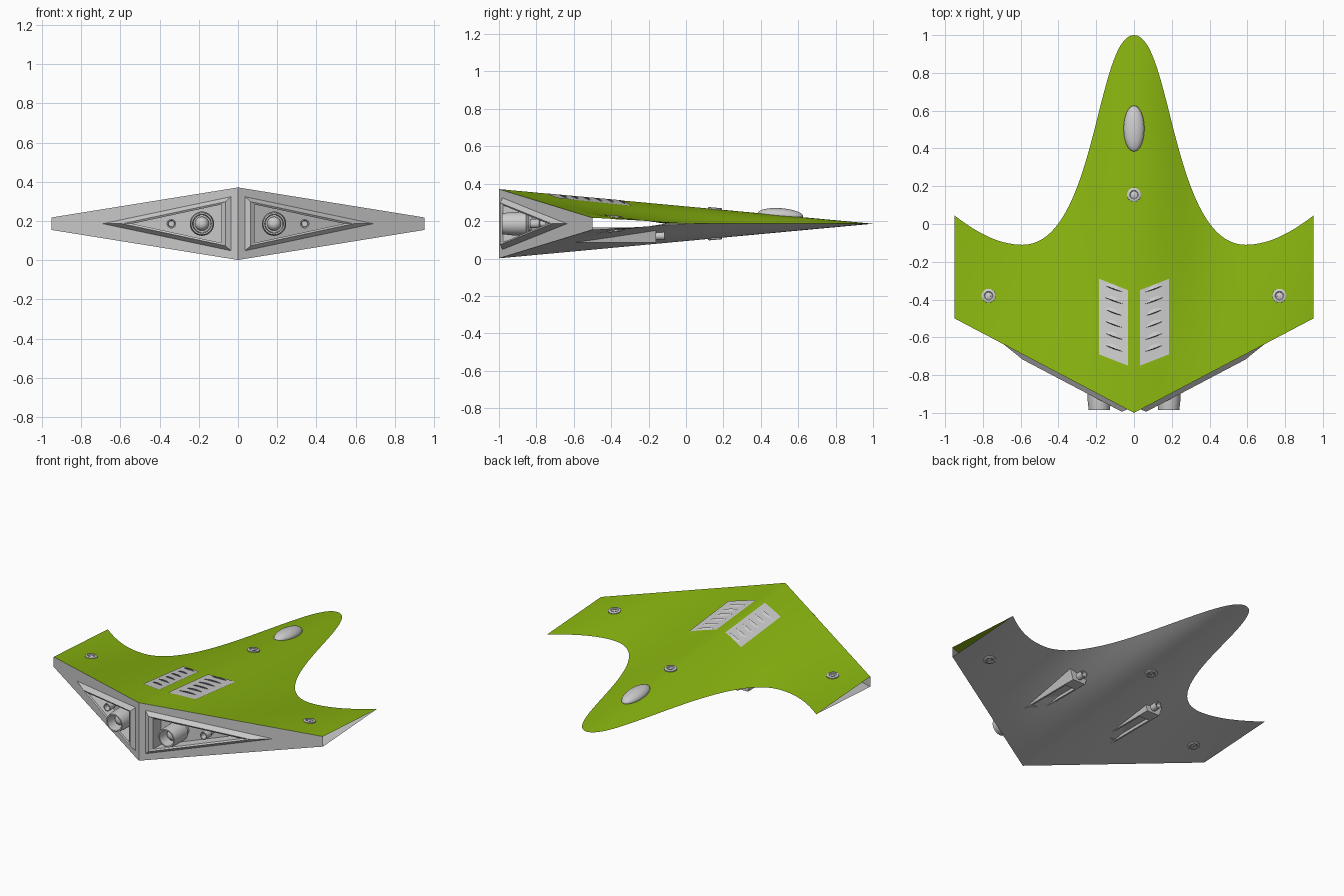
import bpy, math
from mathutils import Vector

if "Cube" in bpy.data.objects:
    bpy.data.objects.remove(bpy.data.objects["Cube"])

C = 0.186          # height of the sharp leading edge
TIP = 0.95         # half span


def material(name, rgb):
    m = bpy.data.materials.new(name)
    m.diffuse_color = (*rgb, 1)
    m.use_nodes = True
    m.node_tree.nodes["Principled BSDF"].inputs["Base Color"].default_value = m.diffuse_color
    return m


green = material("green_paint", (0.25, 0.46, 0.005))
dark = material("dark_gap", (0.08, 0.08, 0.09))


def bezier(p, t):
    u = 1 - t
    k = (u**3, 3*u*u*t, 3*u*t*t, t**3)
    return tuple(sum(k[i]*p[i][a] for i in range(4)) for a in (0, 1))


# leading edge outline: rounded nose, then swept hook to the wing tip
NOSE = [(0, 1), (0.2, 1), (0.2, -0.11), (0.59, -0.11)]
HOOK = [(0.59, -0.11), (0.72, -0.11), (0.84, -0.04), (TIP, 0.045)]
edge = [bezier(NOSE, i/40) for i in range(40)] + [bezier(HOOK, i/16) for i in range(17)]


def rear_y(x):
    return -1 + 0.5*abs(x)/TIP


def rear_h(x):
    return 0.185 - 0.153*abs(x)/TIP


def lead_y(x):
    x = abs(x)
    for (x0, y0), (x1, y1) in zip(edge, edge[1:]):
        if x <= x1:
            return y0 + (y1-y0)*(x-x0)/(x1-x0)
    return edge[-1][1]


def half_height(x, y):
    f = (y-rear_y(x))/(lead_y(x)-rear_y(x))
    return rear_h(x)*(1-f)


def make(name, verts, faces, mat=None, smooth=None, mirror=False):
    me = bpy.data.meshes.new(name)
    me.from_pydata([tuple(v) for v in verts], [], faces)
    ob = bpy.data.objects.new(name, me)
    bpy.context.collection.objects.link(ob)
    if mat:
        me.materials.append(mat)
    if mirror:
        ob.modifiers.new("mirror", 'MIRROR')
    bpy.ops.object.select_all(action='DESELECT')
    ob.select_set(True)
    bpy.context.view_layer.objects.active = ob
    if smooth:
        bpy.ops.object.shade_smooth_by_angle(angle=math.radians(smooth))
    return ob


def grid_faces(nu, nv, flip=False):
    fs = []
    for i in range(nu-1):
        for j in range(nv-1):
            f = (i*nv+j, (i+1)*nv+j, (i+1)*nv+j+1, i*nv+j+1)
            fs.append(f[::-1] if flip else f)
    return fs


def lathe(name, profile, loc, axis, n=24, smooth=40, mat=None):
    """Revolve (radius, height) pairs about an axis."""
    q = Vector((0, 0, 1)).rotation_difference(Vector(axis))
    verts, faces = [], []
    for r, h in profile:
        for k in range(n):
            a = 2*math.pi*k/n
            verts.append(q @ Vector((r*math.cos(a), r*math.sin(a), h)) + Vector(loc))
    for i in range(len(profile)-1):
        for k in range(n):
            k2 = (k+1) % n
            faces.append((i*n+k, i*n+k2, (i+1)*n+k2, (i+1)*n+k))
    faces.append(tuple(range((len(profile)-1)*n, len(profile)*n)))
    return make(name, verts, faces, mat, smooth)


# upper and lower hull skins, open at the wing tips
ROWS = 10
for name, s, mat in (("upper_hull", 1, green), ("lower_hull", -1, None)):
    verts = []
    for x, yl in edge:
        for j in range(ROWS):
            f = j/(ROWS-1)
            verts.append((x, rear_y(x)+(yl-rear_y(x))*f, C+s*rear_h(x)*(1-f)))
    make(name, verts, grid_faces(len(edge), ROWS, s < 0), mat, 30, True)


# rear wall with raised triangular frame and recessed engine bay
def wall(x, h, out=0):
    return (x, rear_y(x)-out, C+h)


def triangle(x0, x1, h, out):
    return [wall(x0, -h, out), wall(x1, 0, out), wall(x0, h, out)]


verts = [wall(0, -0.185), wall(TIP, -0.032), wall(TIP, 0.032), wall(0, 0.185)]
verts += triangle(0.035, 0.69, 0.138, 0)
verts += triangle(0.065, 0.59, 0.112, 0.028)
verts += triangle(0.085, 0.54, 0.098, 0.022)
verts += triangle(0.085, 0.54, 0.098, -0.06)
faces = [(0, 1, 5, 4), (1, 2, 5), (2, 3, 6, 5), (3, 0, 4, 6), (13, 14, 15)]
for b in (4, 7, 10):
    for k in range(3):
        k2 = (k+1) % 3
        faces.append((b+k, b+k2, b+3+k2, b+3+k))
make("rear_wall", verts, faces, None, None, True)

# cockpit canopy
bpy.ops.mesh.primitive_uv_sphere_add(segments=32, ring_count=16, location=(0, 0.505, 0.233))
canopy = bpy.context.object
canopy.name = "canopy"
canopy.scale = (0.055, 0.122, 0.036)
canopy.rotation_euler = (math.radians(-4), 0, 0)
bpy.ops.object.shade_smooth()

# round manoeuvring ports above and below
for x, y in ((0, 0.155), (0.77, -0.38), (-0.77, -0.38)):
    for s in (1, -1):
        z = C + s*half_height(x, y)
        lathe("port_ring", [(0.037, -0.012), (0.037, 0.005), (0.033, 0.008), (0.023, 0.008),
                            (0.019, 0.004), (0.019, 0.002)], (x, y, z), (0, 0.09, s))
        lathe("port_core", [(0.012, 0), (0.012, 0.005), (0.008, 0.007)], (x, y, z), (0, 0.09, s))

for s in (1, -1):
    # louvred vent panel laid over the upper skin
    verts = []
    for i in range(7):
        x = 0.032 + 0.153*i/6
        for j in range(9):
            y = -0.75 + 0.06*i/6 + 0.4*j/8
            verts.append((s*x, y, C+half_height(x, y)+0.004))
    make("vent_panel", verts, grid_faces(7, 9, s < 0), None, 30)
    for k in range(6):
        y0 = -0.675 + 0.063*k
        lo, hi, top = [], [], []
        for i in range(7):
            f = i/6
            x, y = 0.06+0.095*f, y0+0.035*f
            b = math.sin(math.pi*f)
            z = C + half_height(x, y)
            lo.append((s*x, y-0.004*b, z+0.005))
            hi.append((s*x, y+0.022*b, z+0.003))
            top.append((s*x, y, z+0.005+0.006*b))
        ring = [v for t in zip(lo, top) for v in t]
        make("vent_slit", ring, grid_faces(7, 2, s < 0), dark)
        hood = [v for t in zip(top, hi) for v in t]
        make("vent_louvre", hood, grid_faces(7, 2, s < 0), None, 40)

    # main nozzle with inner bell and core, then the small nozzle
    lathe("main_nozzle", [(0.045, 0), (0.045, 0.03), (0.062, 0.045), (0.062, 0.12), (0.056, 0.175),
                          (0.048, 0.175), (0.044, 0.1), (0.036, 0.1)], (s*0.184, -0.81, C), (0, -1, 0), 32)
    lathe("nozzle_core", [(0.036, 0), (0.036, 0.04), (0.031, 0.055), (0.02, 0.066), (0.008, 0.07)],
          (s*0.184, -0.88, C), (0, -1, 0), 24)
    lathe("small_nozzle", [(0.018, 0), (0.018, 0.03), (0.024, 0.035), (0.024, 0.085), (0.018, 0.085),
                           (0.015, 0.05)], (s*0.34, -0.75, C), (0, -1, 0))

    # underside gun pod with recessed belly panel
    def loop(hw, y0, y1, z):
        return [(s*0.28+a, y, z) for a, y in ((-hw, y0), (hw, y0), (hw, y1), (-hw, y1))]
    verts = (loop(0.07, -0.6, -0.16, 0.165) + loop(0.045, -0.6, -0.16, 0.085)
             + loop(0.034, -0.54, -0.24, 0.085) + loop(0.03, -0.53, -0.25, 0.1))
    faces = [(0, 1, 2, 3), (12, 15, 14, 13)]
    for b in (0, 4, 8):
        for k in range(4):
            k2 = (k+1) % 4
            faces.append((b+k, b+4+k, b+4+k2, b+k2))
    make("gun_pod", verts, faces)
    lathe("gun_barrel", [(0.022, 0), (0.022, 0.05), (0.015, 0.05), (0.013, 0.02)],
          (s*0.28, -0.165, 0.12), (0, 1, 0), 20)
